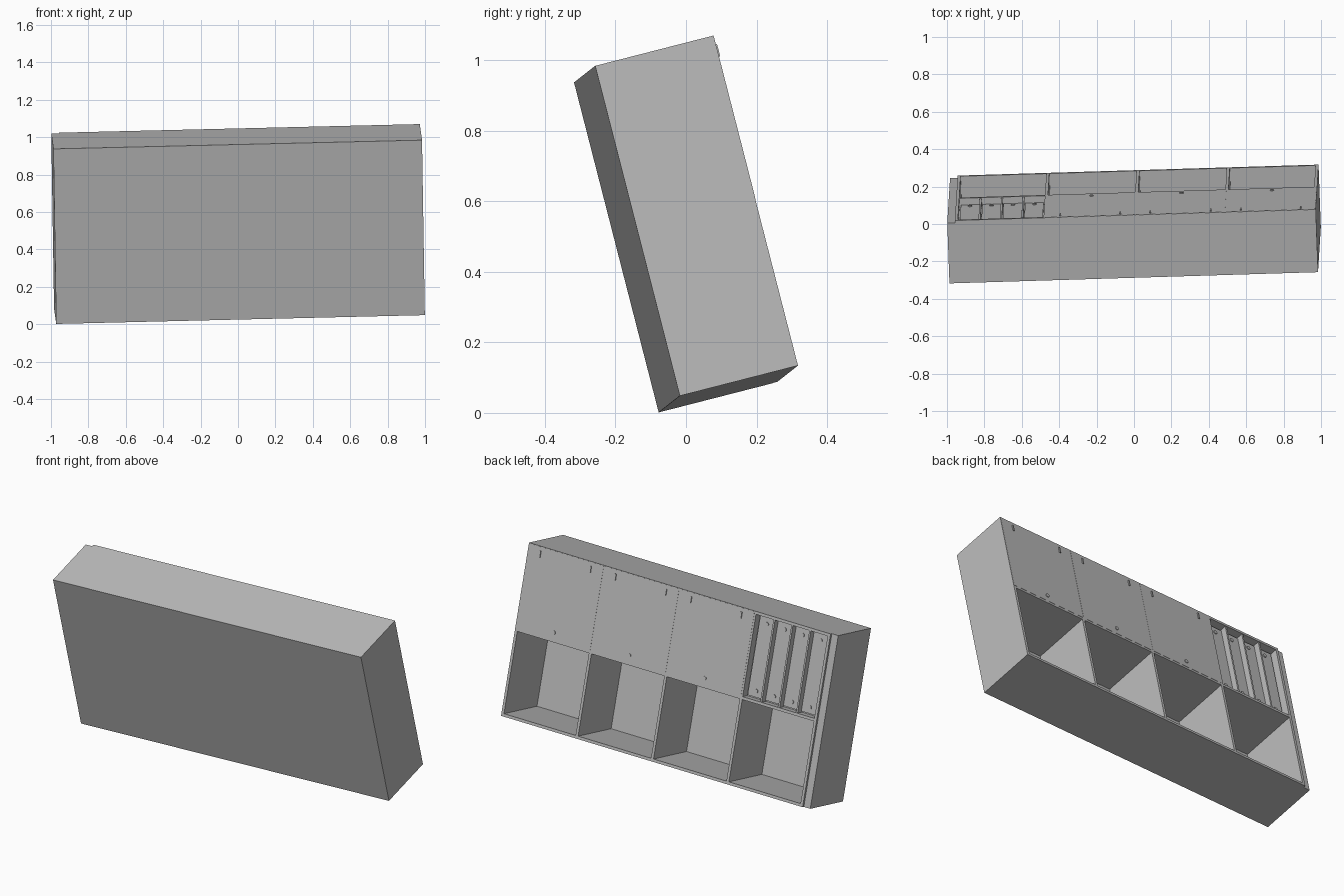
import bpy, bmesh
from mathutils import Vector, Matrix

if "Cube" in bpy.data.objects:
    bpy.data.objects.remove(bpy.data.objects["Cube"], do_unlink=True)

grey = bpy.data.materials.new("plain grey")
grey.use_nodes = True
grey.diffuse_color = (0.5, 0.5, 0.5, 1)
grey.node_tree.nodes["Principled BSDF"].inputs["Base Color"].default_value = grey.diffuse_color

# Leaning pose of the whole unit: local length, depth and height axes
length_axis = Vector((0.9993, 0.0304, 0.0238)).normalized()
height_axis = Vector((-0.0186, -0.2486, 0.9685))
depth_axis = height_axis.cross(length_axis).normalized()
height_axis = length_axis.cross(depth_axis)
pose = Matrix((length_axis, depth_axis, height_axis)).transposed().to_4x4()
pose.translation = (0, 0, 0.5355)

L, D, H = 0.986, 0.173, 0.483      # half sizes
BODY = -0.945                      # where the filler ends and the carcass begins
T = 0.016                          # board thickness
PITCH = (L - BODY) / 4


def finish(name, bm):
    mesh = bpy.data.meshes.new(name)
    bm.to_mesh(mesh)
    bm.free()
    mesh.materials.append(grey)
    ob = bpy.data.objects.new(name, mesh)
    ob.matrix_world = pose
    bpy.context.collection.objects.link(ob)
    return ob


def box(name, x, y, z):
    bm = bmesh.new()
    bmesh.ops.create_cube(bm, size=1)
    for v in bm.verts:
        v.co = [(a + b) / 2 + c * (b - a) for c, (a, b) in zip(v.co, (x, y, z))]
    return finish(name, bm)


def disc(name, x, y, z, radius, depth):
    bm = bmesh.new()
    turn = Matrix.Translation((x, y, z)) @ Matrix.Rotation(1.5708, 4, "X")
    bmesh.ops.create_cone(bm, cap_ends=True, segments=16, radius1=radius,
                          radius2=radius, depth=depth, matrix=turn)
    return finish(name, bm)


# Carcass boards
box("wall_panel", (-L, L), (-D, -D + 0.01), (-H, H))
box("side_filler", (-L, BODY), (-D, D - 0.013), (-H, H))
box("top_board", (BODY, L), (-D, D), (H - T, H))
box("bottom_board", (BODY, L), (-D, D), (-H, -H + T))
box("middle_shelf", (BODY, L), (-D, D), (-T / 2, T / 2))
box("left_side", (L - T, L), (-D, D), (-H, H))
box("right_side", (BODY, BODY + T), (-D, D), (-H, H))
for i in range(1, 4):
    x = BODY + i * PITCH
    box("divider", (x - T / 2, x + T / 2), (-D, D), (-H, H))

# Flush doors with hinge tabs and a round pull
for i in range(1, 4):
    x0, x1 = BODY + i * PITCH, BODY + (i + 1) * PITCH
    box("door", (x0 + 0.003, x1 - 0.003), (D - 0.015, D + 0.001), (0.006, H - 0.003))
    disc("door_pull", (x0 + x1) / 2, D + 0.002, 0.045, 0.011, 0.006)
    for x in (x0 + 0.08, x1 - 0.08):
        box("hinge_tab", (x - 0.004, x + 0.004), (D, D + 0.007), (H - 0.06, H - 0.025))

# Four narrow recessed panels with thin partitions and fixing studs
start, stop = BODY + T, BODY + PITCH - T / 2
step = (stop - start) / 4
face = D - 0.035
box("panel_backing", (start, stop), (face - 0.03, face - 0.012), (0, H - T))
for i in range(4):
    a, b = start + i * step, start + (i + 1) * step
    box("narrow_panel", (a + 0.008, b - 0.008), (face - 0.015, face), (0.016, H - T - 0.008))
    for z in (0.05, H - 0.06):
        disc("panel_stud", (a + b) / 2, face + 0.002, z, 0.011, 0.006)
    if i:
        box("partition", (a - 0.005, a + 0.005), (face - 0.03, D - 0.004), (0, H - T))
